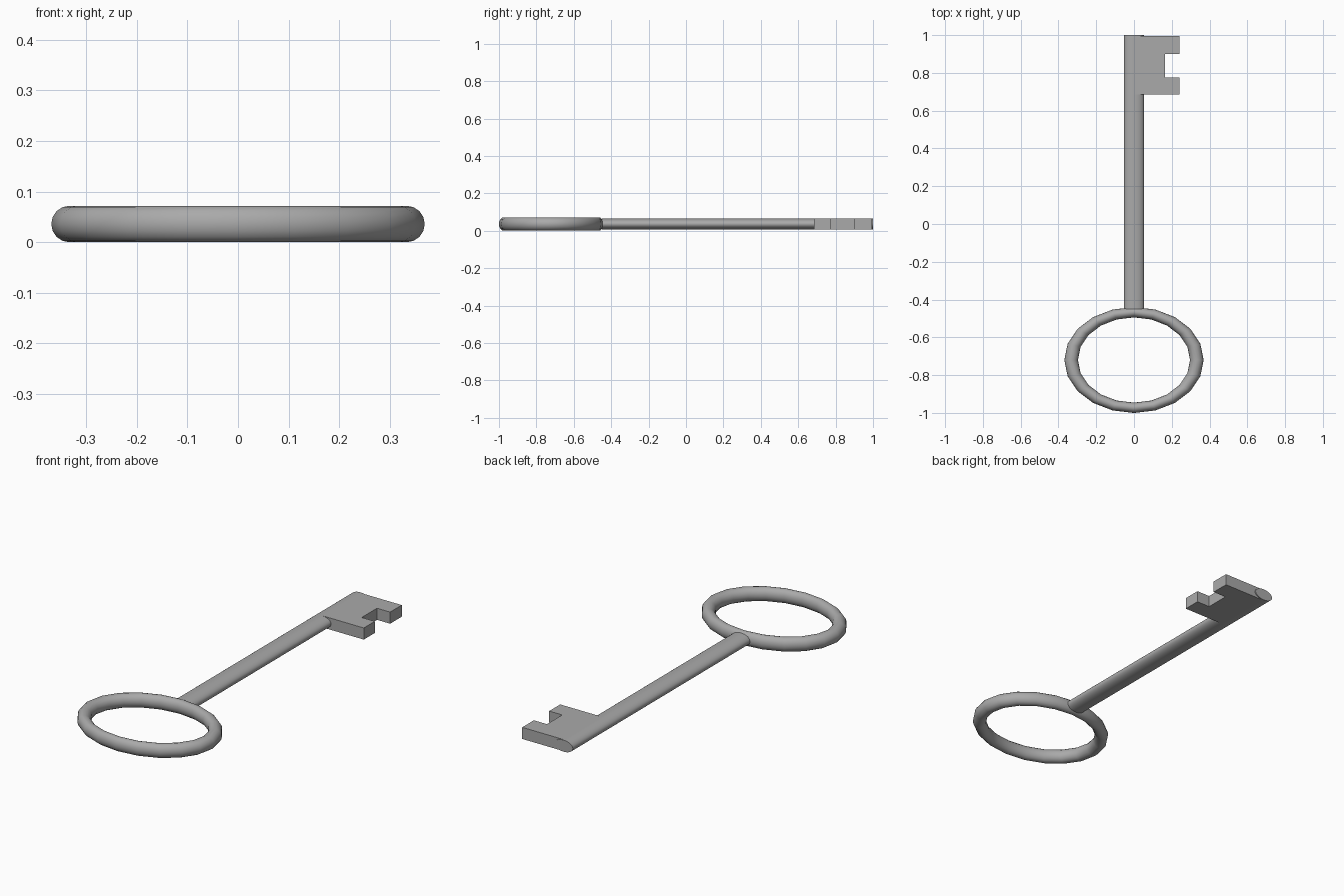
import bpy
import bmesh
from math import radians

if "Cube" in bpy.data.objects:
    bpy.data.objects.remove(bpy.data.objects["Cube"], do_unlink=True)

MID_Z = 0.036
HALF_T = 0.03

# Single grey metal for the whole key
metal = bpy.data.materials.new("grey_metal")
metal.use_nodes = True
grey = (0.4, 0.4, 0.4, 1)
metal.diffuse_color = grey
metal.node_tree.nodes["Principled BSDF"].inputs["Base Color"].default_value = grey


def finish(obj, name, angle=None):
    obj.name = name
    obj.data.materials.append(metal)
    bpy.ops.object.select_all(action="DESELECT")
    obj.select_set(True)
    bpy.context.view_layer.objects.active = obj
    bpy.ops.object.transform_apply(location=False, rotation=True, scale=True)
    if angle:
        bpy.ops.object.shade_smooth_by_angle(angle=radians(angle))


# Oval bow ring
bpy.ops.mesh.primitive_torus_add(
    major_segments=20, minor_segments=16, major_radius=0.333,
    minor_radius=0.036, location=(0, -0.72, MID_Z))
ring = bpy.context.object
ring.scale.y = 0.76
finish(ring, "bow_ring", 40)

# Flattened round shaft
bpy.ops.mesh.primitive_cylinder_add(
    vertices=32, radius=0.053, depth=1.45,
    location=(0, 0.275, MID_Z), rotation=(radians(90), 0, 0))
shaft = bpy.context.object
shaft.scale.y = HALF_T / 0.053  # local y points along world z
finish(shaft, "shaft", 40)

# Notched bit, extruded from its outline
outline = [(0, 0.685), (0.24, 0.685), (0.24, 0.775), (0.165, 0.775),
           (0.165, 0.9), (0.24, 0.9), (0.24, 0.995), (0, 0.995)]
bm = bmesh.new()
face = bm.faces.new([bm.verts.new((x, y, MID_Z - HALF_T)) for x, y in outline])
top = bmesh.ops.extrude_face_region(bm, geom=[face])["geom"]
bmesh.ops.translate(bm, vec=(0, 0, 2 * HALF_T),
                    verts=[v for v in top if isinstance(v, bmesh.types.BMVert)])
bmesh.ops.recalc_face_normals(bm, faces=bm.faces)
mesh = bpy.data.meshes.new("bit")
bm.to_mesh(mesh)
bm.free()
bit = bpy.data.objects.new("bit", mesh)
bpy.context.collection.objects.link(bit)
finish(bit, "bit")
